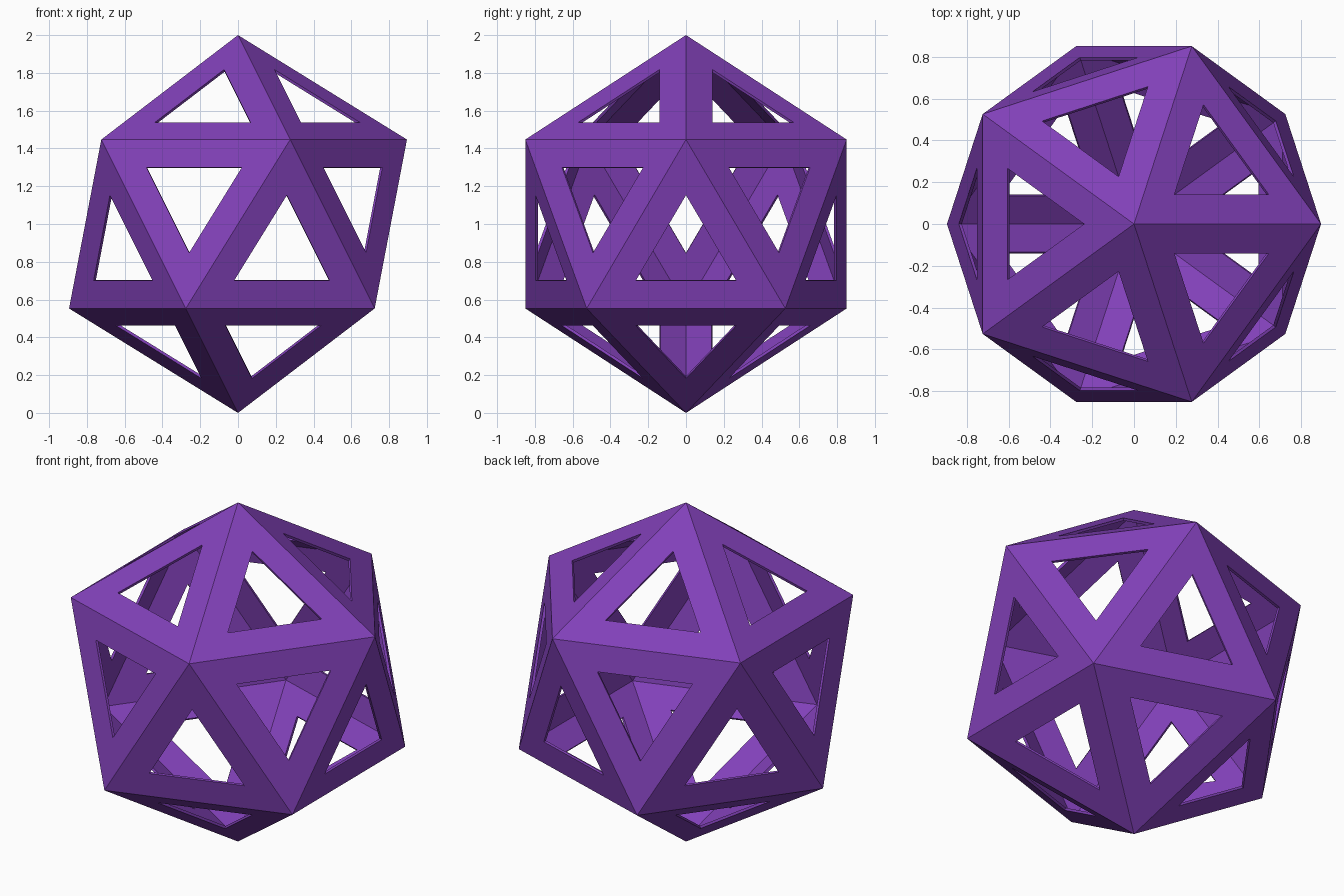
import bpy, bmesh

if "Cube" in bpy.data.objects:
    bpy.data.objects.remove(bpy.data.objects["Cube"])

# Single flat colour
purple = bpy.data.materials.new("purple")
purple.diffuse_color = (0.22, 0.052, 0.48, 1.0)
purple.use_nodes = True
purple.node_tree.nodes["Principled BSDF"].inputs["Base Color"].default_value = purple.diffuse_color

# Icosahedron shell with a triangular window in every face
bm = bmesh.new()
bmesh.ops.create_icosphere(bm, subdivisions=1, radius=1.0)
windows = list(bm.faces)
bmesh.ops.inset_individual(bm, faces=windows, thickness=0.15, use_even_offset=True)
bmesh.ops.delete(bm, geom=windows, context='FACES')
bmesh.ops.translate(bm, verts=bm.verts, vec=(0, 0, 1))

mesh = bpy.data.meshes.new("icosahedron_frame")
bm.to_mesh(mesh)
bm.free()
mesh.materials.append(purple)
frame = bpy.data.objects.new("icosahedron_frame", mesh)
bpy.context.collection.objects.link(frame)

# Thin wall, thickened inwards
wall = frame.modifiers.new("wall", 'SOLIDIFY')
wall.thickness = 0.015
wall.offset = -1
wall.use_even_offset = True
